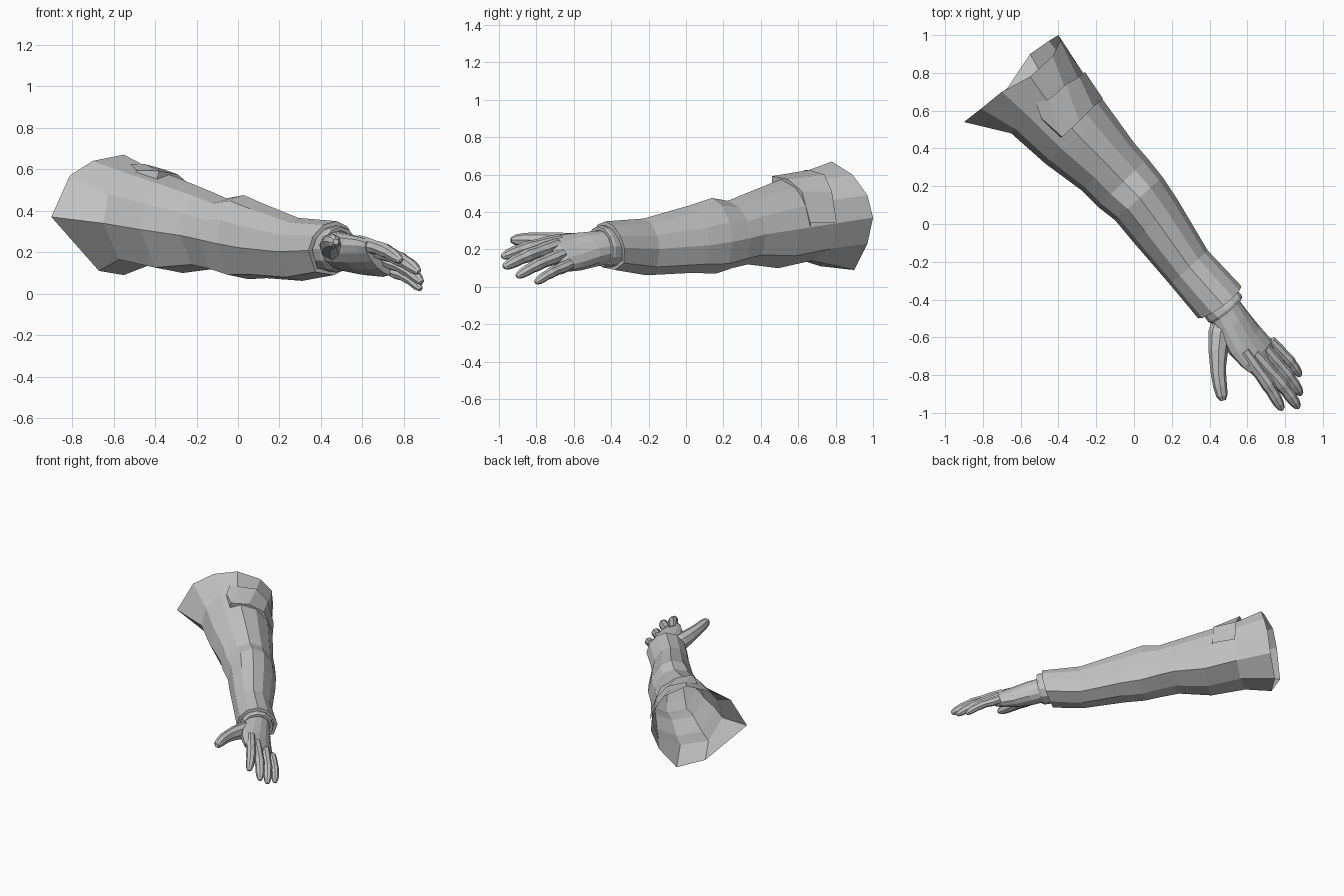
import bpy, bmesh, math
from mathutils import Vector

if "Cube" in bpy.data.objects:
    bpy.data.objects.remove(bpy.data.objects["Cube"])

gray = bpy.data.materials.new("plain gray")
gray.diffuse_color = (0.55, 0.55, 0.55, 1)
gray.use_nodes = True
gray.node_tree.nodes["Principled BSDF"].inputs["Base Color"].default_value = gray.diffuse_color


def loft(name, rings, cap_start=False, cap_end=False):
    """Skin a list of point rings with flat quads."""
    bm = bmesh.new()
    rows = [[bm.verts.new(p) for p in r] for r in rings]
    n = len(rows[0])
    for a, b in zip(rows, rows[1:]):
        for i in range(n):
            j = (i + 1) % n
            bm.faces.new((a[i], a[j], b[j], b[i]))
    if cap_start:
        bm.faces.new(rows[0][::-1])
    if cap_end:
        bm.faces.new(rows[-1])
    bmesh.ops.recalc_face_normals(bm, faces=bm.faces)
    return finish(name, bm)


def finish(name, bm):
    me = bpy.data.meshes.new(name)
    bm.to_mesh(me)
    bm.free()
    me.materials.append(gray)
    ob = bpy.data.objects.new(name, me)
    bpy.context.collection.objects.link(ob)
    return ob


def ellipse(c, u, v, n):
    return [c + u * math.cos(2 * math.pi * i / n) + v * math.sin(2 * math.pi * i / n)
            for i in range(n)]


AXIS = Vector((0.63, -0.77, 0))

# Sleeve cross-section: (side, height) going from the left side over the top
SECTION = [(-1, -.05), (-.87, .47), (-.48, .87), (.03, 1), (.5, .82),
           (.85, .42), (1, -.05), (.82, -.7), (.2, -1), (-.6, -.88)]


def section(lx, ly, rx, ry, top, mid, bot, scale=1.0, slant=0.0):
    c = Vector(((lx + rx) / 2, (ly + ry) / 2, mid))
    half = Vector(((rx - lx) / 2, (ry - ly) / 2, 0))
    pts = []
    for u, v in SECTION:
        h = v * ((top - mid) if v > 0 else (mid - bot))
        pts.append(c + half * u * scale + Vector((0, 0, h * scale)) + AXIS * slant * v)
    return pts


# Sleeve: flared open shoulder end, elbow swell, turned-in hem
shoulder = [(-.9, .54, .37), (-.81, .61, .57), (-.70, .70, .64), (-.55, .78, .67),
            (-.43, .89, .60), (-.39, .97, .49), (-.40, 1.0, .37), (-.45, .97, .23),
            (-.55, .90, .09), (-.67, .72, .11)]
stations = [
    (-.65, .48, -.27, .80, .62, .35, .14),
    (-.47, .32, -.13, .61, .56, .32, .10),
    (-.28, .18, .00, .43, .495, .29, .12),
    (-.19, .09, .07, .35, .46, .27, .10),
    (-.10, .02, .15, .25, .475, .25, .07),
    (.00, -.10, .23, .13, .435, .23, .075),
    (.19, -.32, .39, -.14, .365, .21, .062),
]
end = (.34, -.50, .57, -.33, .35, .215, .09)
rings = [[Vector(p) for p in shoulder]] + [section(*s) for s in stations]
rings.append(section(*end, slant=.025))
rings.append(section(*end, scale=.84, slant=.025))
rings.append([p - AXIS * .05 for p in section(*end, scale=.80, slant=.025)])
loft("sleeve", rings)

# Overlapping fold on the upper sleeve: raised lip that fades into the cloth
lip = [(-.49, .56, .595), (-.38, .46, .592), (-.29, .545, .575), (-.215, .62, .51),
       (-.165, .665, .34)]
back = [(-.52, .64, .625), (-.45, .66, .625), (-.36, .74, .60), (-.29, .78, .51),
        (-.26, .805, .345)]
bm = bmesh.new()
front_v = [bm.verts.new(p) for p in lip]
back_v = [bm.verts.new(p) for p in back]
under_v = [bm.verts.new((p[0] - .012, p[1], p[2] - .045)) for p in lip]
for i in range(len(lip) - 1):
    bm.faces.new((front_v[i], front_v[i + 1], back_v[i + 1], back_v[i]))
    bm.faces.new((under_v[i], under_v[i + 1], front_v[i + 1], front_v[i]))
finish("sleeve_fold", bm)

# Inner cuff band round the wrist
up = Vector((.05, -.12, 1)).normalized()
side = Vector((.77, .63, 0))
cuff = []
for off, r in ((-.05, .108), (.04, .114), (.055, .108), (.055, .09)):
    c = Vector((.455, -.415, .215)) + AXIS * off
    cuff.append(ellipse(c, side * r, up * r, 12))
loft("cuff", cuff)

# Palm, tilted so the thumb side is high
fwd = Vector((.57, -.80, -.20)).normalized()
across = Vector((.62, .43, -.66))
across = (across - fwd * across.dot(fwd)).normalized()
normal = across.cross(fwd).normalized() * -1
palm = [
    ((.45, -.41, .215), .095, .088),
    ((.52, -.52, .200), .110, .084),
    ((.585, -.615, .185), .128, .072),
    ((.65, -.685, .175), .132, .056),
    ((.68, -.725, .170), .118, .038),
]
loft("palm", [ellipse(Vector(c), across * w, normal * t, 14) for c, w, t in palm],
     True, True)


def digit(name, path, radii, n=8):
    """Jointed tapering tube along a short path."""
    pts = [Vector(p) for p in path]
    out = []
    for i, p in enumerate(pts):
        t = (pts[min(i + 1, len(pts) - 1)] - pts[max(i - 1, 0)]).normalized()
        u = (across - t * across.dot(t)).normalized()
        out.append(ellipse(p, u * radii[i], t.cross(u) * radii[i], n))
    loft(name, out, True, True)


# Fingers: knuckle and tip positions, thickness at the knuckle
fingers = {
    "index_finger": ((.615, -.725, .235), (.785, -.985, .160), .036),
    "middle_finger": ((.675, -.735, .205), (.872, -.975, .105), .037),
    "ring_finger": ((.725, -.70, .155), (.885, -.905, .055), .034),
    "little_finger": ((.750, -.65, .105), (.880, -.805, .022), .030),
}
STEPS = [(-.2, .95), (.08, 1.06), (.28, .92), (.44, .98), (.50, 1.0), (.62, .86),
         (.74, .88), (.88, .76), (.97, .52), (1.0, .25)]
for name, (base, tip, r) in fingers.items():
    b, t = Vector(base), Vector(tip)
    path = [b.lerp(t, s) + normal * .014 * math.sin(math.pi * max(s, 0)) for s, _ in STEPS]
    digit(name, path, [r * k for _, k in STEPS])

# Thumb
digit("thumb",
      [(.475, -.49, .21), (.452, -.58, .225), (.446, -.67, .238), (.445, -.75, .247),
       (.448, -.80, .25), (.456, -.86, .252), (.466, -.91, .25), (.472, -.935, .25)],
      [.055, .060, .052, .043, .040, .037, .030, .014])
